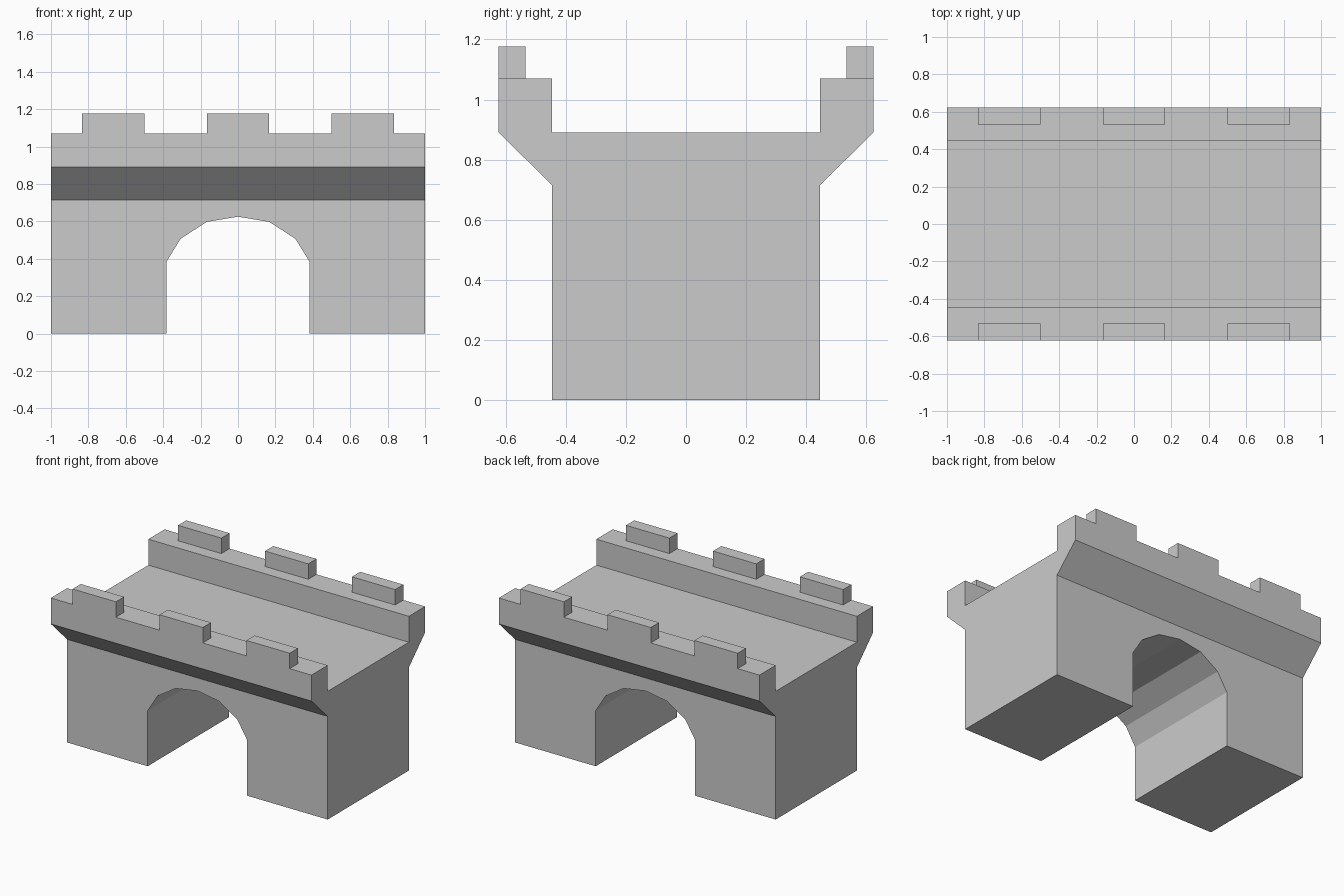
import bpy, bmesh
from mathutils import Vector

if "Cube" in bpy.data.objects:
    bpy.data.objects.remove(bpy.data.objects["Cube"])


def prism(name, profile, to_3d, start, end, open_start=False):
    """Extrude a 2D profile from start to end; to_3d maps (a, b, depth) to xyz."""
    bm = bmesh.new()
    face = bm.faces.new([bm.verts.new(to_3d(a, b, start)) for a, b in profile])
    offset = Vector(to_3d(0, 0, end)) - Vector(to_3d(0, 0, start))
    result = bmesh.ops.extrude_face_region(bm, geom=[face], use_keep_orig=True)
    moved = [v for v in result["geom"] if isinstance(v, bmesh.types.BMVert)]
    bmesh.ops.translate(bm, verts=moved, vec=offset)
    bmesh.ops.recalc_face_normals(bm, faces=bm.faces)
    if open_start:
        bmesh.ops.delete(bm, geom=[face], context='FACES_ONLY')
    mesh = bpy.data.meshes.new(name)
    bm.to_mesh(mesh)
    bm.free()
    obj = bpy.data.objects.new(name, mesh)
    bpy.context.collection.objects.link(obj)
    return obj


def mirrored(half):
    """Complete a symmetric profile, skipping points on the centre line."""
    return half + [(-a, b) for a, b in reversed(half) if a != 0]


# Bridge body: side profile with flared corbels, parapets and sunken deck
half_section = [(0.445, 0.0), (0.445, 0.715), (0.623, 0.89),
                (0.623, 1.07), (0.445, 1.07), (0.445, 0.89)]
body = prism("bridge_body", mirrored(half_section),
             lambda y, z, x: (x, y, z), -1.0, 1.0)

# Faceted archway cut through the body
half_arch = [(0.382, -0.2), (0.382, 0.385), (0.307, 0.507),
             (0.168, 0.597), (0.0, 0.625)]
cutter = prism("arch_cutter", mirrored(half_arch),
               lambda x, z, y: (x, y, z), -0.8, 0.8)
cutter.hide_render = True
cut = body.modifiers.new("archway", 'BOOLEAN')
cut.operation = 'DIFFERENCE'
cut.solver = 'EXACT'
cut.object = cutter
bpy.context.view_layer.objects.active = body
bpy.ops.object.modifier_apply(modifier=cut.name)
bpy.data.objects.remove(cutter)

# Merlons: three along the outer edge of each parapet
for side, label in ((-1, "front"), (1, "back")):
    for i in range(3):
        x = (i - 1) * 0.667
        y0, y1 = side * 0.533, side * 0.623
        outline = [(x - 0.166, y0), (x + 0.166, y0),
                   (x + 0.166, y1), (x - 0.166, y1)]
        prism(f"{label}_merlon_{i + 1}", outline,
              lambda a, b, z: (a, b, z), 1.07, 1.177, open_start=True)
